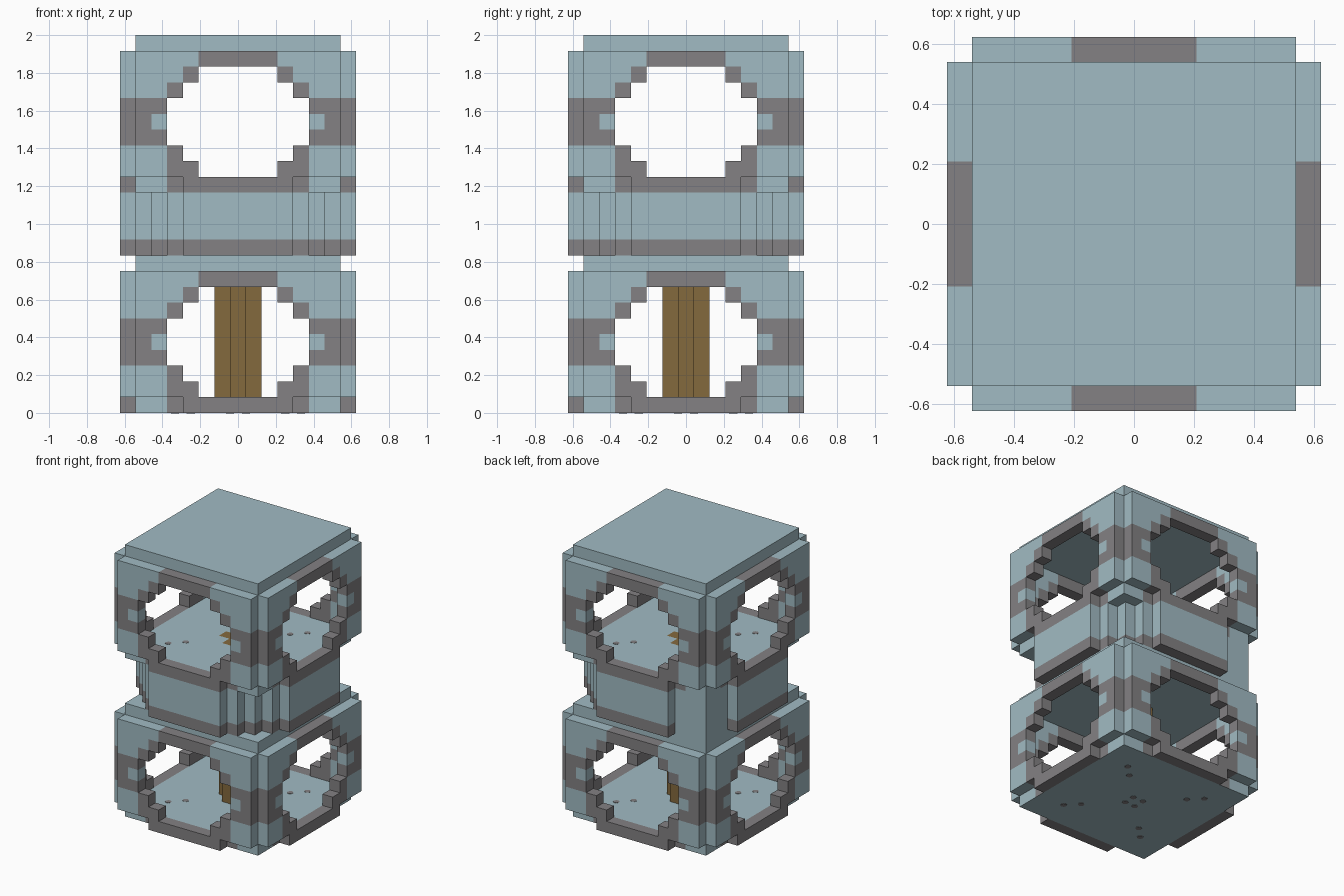
import bpy
import bmesh
from mathutils import Matrix, Vector

U = 1 / 12  # block size

if "Cube" in bpy.data.objects:
    bpy.data.objects.remove(bpy.data.objects["Cube"], do_unlink=True)


def make_material(name, rgb):
    color = [(c / 255) ** 2.2 for c in rgb] + [1]
    mat = bpy.data.materials.new(name)
    mat.use_nodes = True
    mat.diffuse_color = color
    mat.node_tree.nodes["Principled BSDF"].inputs["Base Color"].default_value = color
    return mat


MATS = [make_material("pale_blue", (160, 186, 194)),
        make_material("stone_grey", (130, 128, 130)),
        make_material("timber_brown", (131, 105, 64))]
BLUE, GREY, BROWN = range(3)


def finish(name, bm):
    mesh = bpy.data.meshes.new(name)
    bm.to_mesh(mesh)
    bm.free()
    for mat in MATS:
        mesh.materials.append(mat)
    obj = bpy.data.objects.new(name, mesh)
    bpy.context.collection.objects.link(obj)
    return obj


def blocks(name, cells, color):
    """Skin a set of unit cells; color(cell, normal) picks each face's material."""
    cells = set(cells)
    bm = bmesh.new()
    for cell in cells:
        center = Vector((cell[0], cell[1], cell[2] + 0.5))
        for axis in range(3):
            for sign in (-1, 1):
                near = list(cell)
                near[axis] += sign
                if tuple(near) in cells:
                    continue
                n, a, b = Vector(), Vector(), Vector()
                n[axis], a[(axis + 1) % 3], b[(axis + 2) % 3] = sign / 2, sign / 2, 0.5
                ring = [center + n + p for p in (-a - b, a - b, a + b, b - a)]
                face = bm.faces.new([bm.verts.new(p * U) for p in ring])
                face.material_index = color(cell, (axis, sign))
    bmesh.ops.remove_doubles(bm, verts=bm.verts, dist=U / 50)
    bmesh.ops.dissolve_limit(bm, angle_limit=0.01, verts=bm.verts, edges=bm.edges,
                             delimit={'MATERIAL'})
    return finish(name, bm)


def turned(cells, quarter):
    for _ in range(quarter):
        cells = [(-y, x, z) for x, y, z in cells]
    return cells


SIDES = ("front", "left", "back", "right")
HOLE = {1: 2, 2: 3, 3: 4, 4: 4, 5: 4, 6: 3, 7: 2}  # opening half width per row


def wall_grey(i, k):
    """Stone surround of the opening and the band across the corners."""
    if k in (3, 4, 5):
        return not (i == 5 and k == 4)
    return (k == 0 or (k == 8 and i <= 2) or (k == 1 and i <= 4)
            or (k in (2, 6) and i == 4) or (k == 7 and i == 3))


def slab(name, z, floor=False, hub=False):
    def color(cell, normal):
        x, y, _ = cell
        axis, sign = normal
        if hub and axis == 2 and sign > 0 and abs(x) + abs(y) <= 1:
            return BROWN
        if floor and axis < 2 and abs(cell[1 - axis]) <= 4:
            return GREY
        return BLUE
    span = range(-6, 7)
    obj = blocks(name, [(x, y, z) for x in span for y in span], color)
    return obj


def studs(name, z, centers):
    """Small flat round marks."""
    bm = bmesh.new()
    for x, y in centers:
        bmesh.ops.create_cone(bm, cap_ends=True, segments=8, radius1=0.26 * U,
                              radius2=0.26 * U, depth=0.004,
                              matrix=Matrix.Translation((x * U, y * U, z)))
    for face in bm.faces:
        face.material_index = GREY
    finish(name, bm)


DIAGONAL = [(sx * d, sy * d) for d in (3, 4) for sx in (-1, 1) for sy in (-1, 1)]
HUB = [(sx * 0.5, sy * 0.5) for sx in (-1, 1) for sy in (-1, 1)]


# Two identical rooms: floor, four pierced walls, roof
for label, base in (("lower", 0), ("upper", 14)):
    slab(label + "_floor", base, floor=True, hub=base > 0)
    slab(label + "_roof", base + 9)
    studs(label + "_floor_studs", (base + 1) * U, DIAGONAL)
    panel = [(i, -7, base + k) for k in range(9) for i in range(-6, 7)
             if (abs(i) <= 3 if k == 0 else abs(i) > HOLE.get(k, -1))]
    for q, side in enumerate(SIDES):
        def wall_color(cell, normal, base=base, q=q):
            i = abs(cell[q % 2])
            return GREY if wall_grey(i, cell[2] - base) else BLUE
        blocks(f"{label}_{side}_wall", turned(panel, q), wall_color)

# Marks under the lowest floor
studs("underside_studs", 0.002 - 0.003, DIAGONAL + HUB)


# Waist drum with stepped corners, one corner squared off
def in_drum(x, y):
    a, b = abs(x), abs(y)
    if max(a, b) == 7:
        return min(a, b) <= 3
    return a + b <= 10 or (x < 0 < y)


def drum_color(cell, normal):
    x, y, z = cell
    squared = x < 0 < y and min(abs(x), abs(y)) > 3
    return GREY if z == 10 and not squared else BLUE


blocks("waist_drum", [(x, y, z) for x in range(-7, 8) for y in range(-7, 8)
                      for z in range(10, 14) if in_drum(x, y)], drum_color)

# Cross-shaped post in the lower room
blocks("center_post", [(x, y, z) for x in (-1, 0, 1) for y in (-1, 0, 1)
                       for z in range(1, 9) if abs(x) + abs(y) <= 1],
       lambda cell, normal: BROWN)
